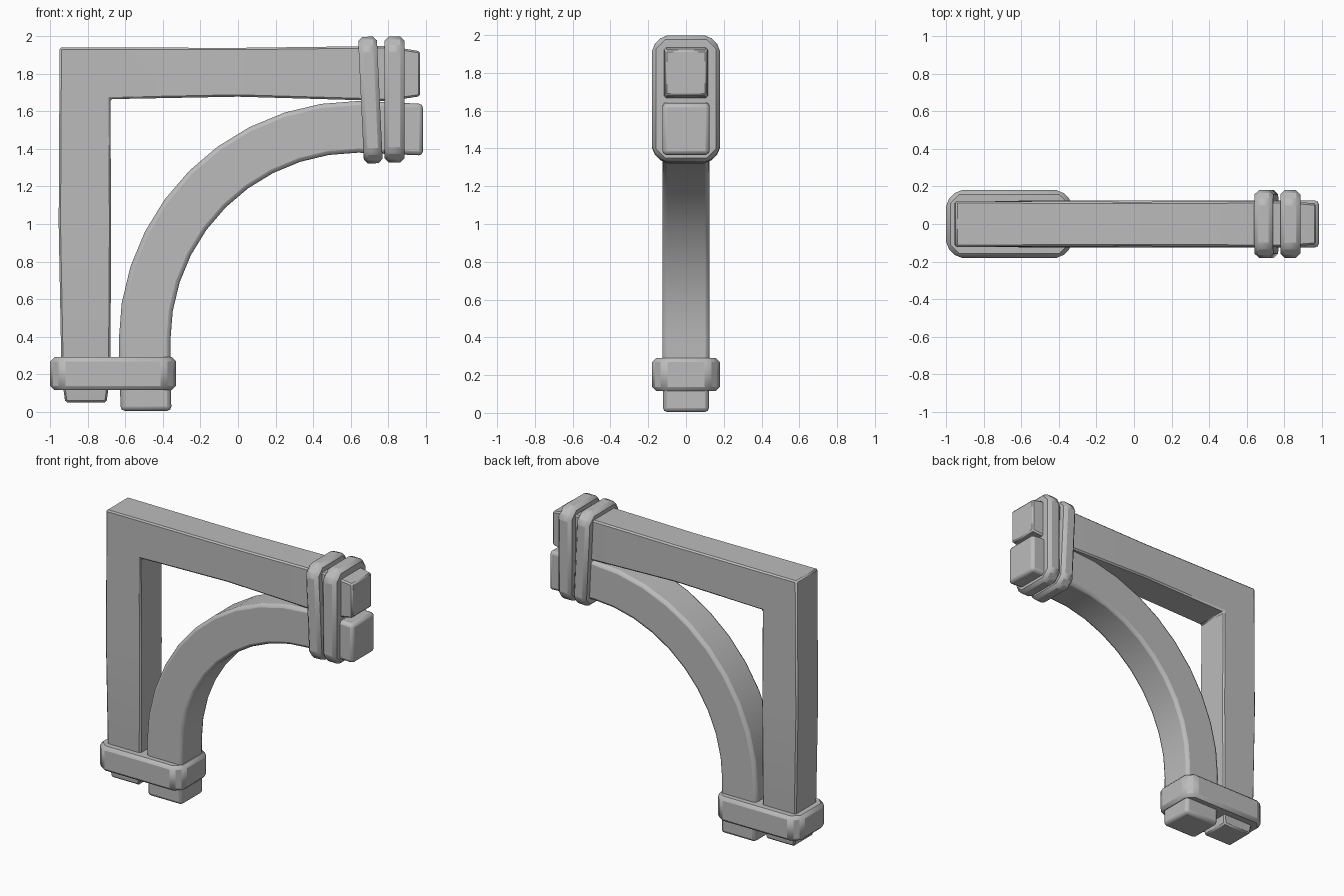
import bpy, bmesh, math
from mathutils import Matrix

cube = bpy.data.objects.get("Cube")
if cube:
    bpy.data.objects.remove(cube, do_unlink=True)

grey = bpy.data.materials.new("plain_grey")
grey.use_nodes = True
grey.diffuse_color = (0.5, 0.5, 0.5, 1)
grey.node_tree.nodes["Principled BSDF"].inputs["Base Color"].default_value = (0.5, 0.5, 0.5, 1)


def finish(name, bm, bevel, segments, angle):
    bmesh.ops.recalc_face_normals(bm, faces=bm.faces)
    mesh = bpy.data.meshes.new(name)
    bm.to_mesh(mesh)
    bm.free()
    mesh.materials.append(grey)
    obj = bpy.data.objects.new(name, mesh)
    bpy.context.collection.objects.link(obj)
    mod = obj.modifiers.new("worn_edges", 'BEVEL')
    mod.width = bevel
    mod.segments = segments
    mod.limit_method = 'ANGLE'
    mod.angle_limit = math.radians(35)
    bpy.ops.object.select_all(action='DESELECT')
    bpy.context.view_layer.objects.active = obj
    obj.select_set(True)
    bpy.ops.object.shade_smooth_by_angle(angle=math.radians(angle))
    return obj


def beam(name, stations, bevel, segments, angle):
    """Square timber through stations of (outer x, outer z, inner x, inner z, half width)."""
    bm = bmesh.new()
    rings = []
    for ox, oz, ix, iz, h in stations:
        corners = ((ox, -h, oz), (ox, h, oz), (ix, h, iz), (ix, -h, iz))
        rings.append([bm.verts.new(c) for c in corners])
    for a, b in zip(rings, rings[1:]):
        for i in range(4):
            j = (i + 1) % 4
            bm.faces.new((a[i], a[j], b[j], b[i]))
    bm.faces.new(rings[0])
    bm.faces.new(rings[-1][::-1])
    return finish(name, bm, bevel, segments, angle)


def band(name, length, thickness, matrix):
    """Octagonal strap block: local x is its length, z its thickness."""
    a, b, cut = length / 2, 0.18, 0.06
    outline = []
    for sx, sy in ((1, 1), (-1, 1), (-1, -1), (1, -1)):
        pair = [(sx * a, sy * (b - cut)), (sx * (a - cut), sy * b)]
        outline += pair if sx == sy else pair[::-1]
    bm = bmesh.new()
    face = bm.faces.new([bm.verts.new((x, y, -thickness / 2)) for x, y in outline])
    top = bmesh.ops.extrude_face_region(bm, geom=[face])["geom"]
    bmesh.ops.translate(bm, vec=(0, 0, thickness),
                        verts=[v for v in top if isinstance(v, bmesh.types.BMVert)])
    bm.transform(matrix)
    return finish(name, bm, 0.022, 1, 30)


# Mitred post and top rail, slightly uneven, with tapered ends
beam("post_and_rail", [
    (-0.92, 0.05, -0.70, 0.05, 0.105),
    (-0.94, 0.20, -0.68, 0.20, 0.12),
    (-0.955, 1.00, -0.675, 1.00, 0.122),
    (-0.95, 1.94, -0.68, 1.665, 0.122),
    (0.00, 1.938, 0.00, 1.678, 0.118),
    (0.80, 1.948, 0.80, 1.655, 0.122),
    (0.97, 1.92, 0.97, 1.68, 0.11),
], 0.01, 1, 20)

# Curved brace: straight foot, quarter arc, straight head
cx, cz, outer, inner = 0.64, 0.38, 1.275, 1.0
stations = [(-0.625, 0.005, -0.355, 0.005, 0.122)]
steps = 10
for k in range(steps + 1):
    t = math.pi / 2 * k / steps
    c, s = math.cos(t), math.sin(t)
    stations.append((cx - outer * c, cz + outer * s,
                     cx - inner * c, cz + inner * s, 0.125))
stations.append((0.985, 1.64, 0.985, 1.365, 0.125))
beam("curved_brace", stations, 0.022, 2, 40)

# Straps: one around the foot, two around the head
band("foot_band", 0.67, 0.175,
     Matrix.Translation((-0.665, 0, 0.203)))
upright = Matrix.Rotation(math.pi / 2, 4, 'Y')
band("outer_head_band", 0.67, 0.105,
     Matrix.Translation((0.833, 0, 1.663)) @ upright)
band("inner_head_band", 0.675, 0.1,
     Matrix.Translation((0.705, 0, 1.66)) @ Matrix.Rotation(math.radians(-2.7), 4, 'Y') @ upright)
